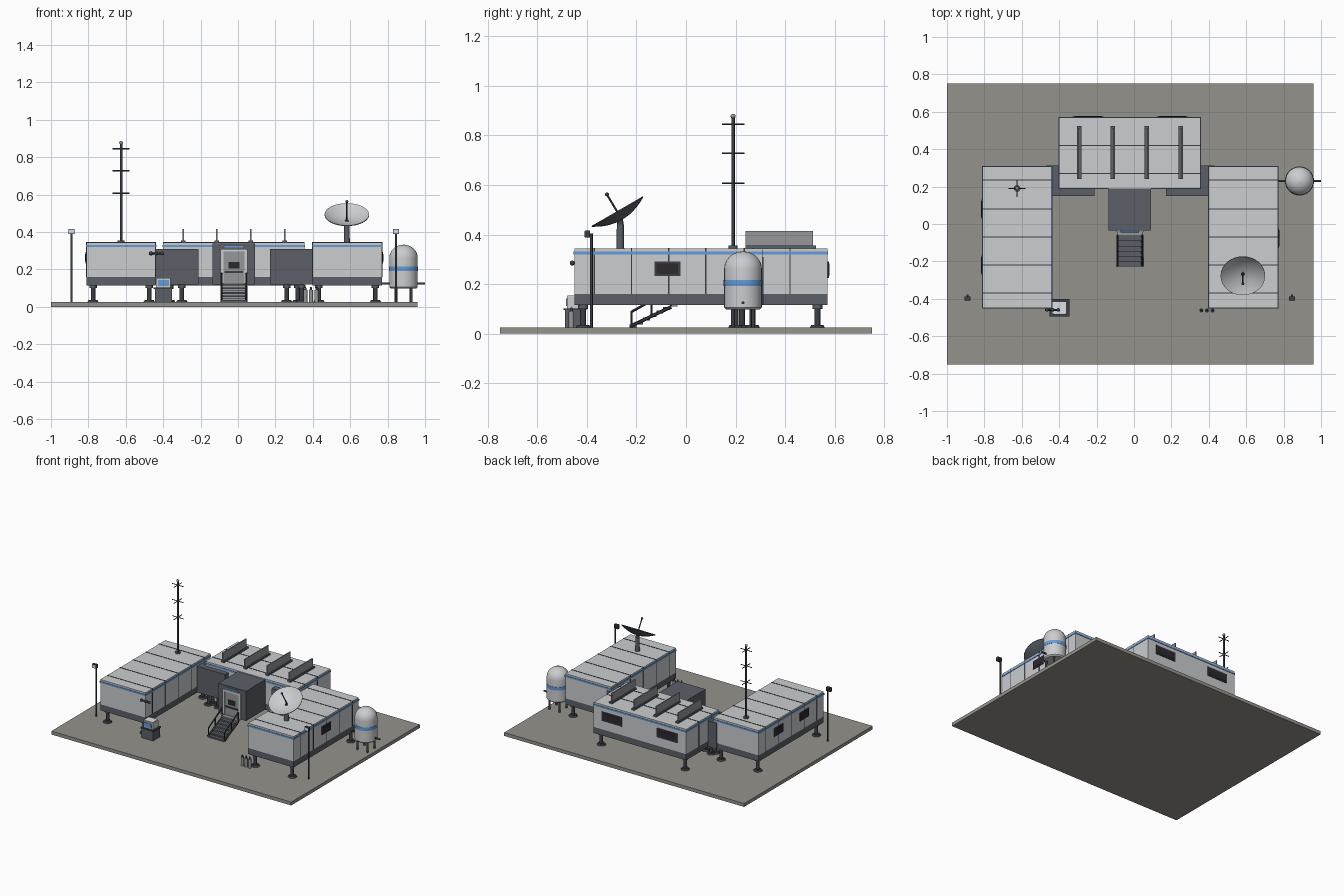
import bpy, math
from mathutils import Vector

if "Cube" in bpy.data.objects:
    bpy.data.objects.remove(bpy.data.objects["Cube"])


def material(name, rgb):
    m = bpy.data.materials.new(name)
    m.diffuse_color = (*rgb, 1)
    m.use_nodes = True
    m.node_tree.nodes["Principled BSDF"].inputs["Base Color"].default_value = m.diffuse_color
    return m


PANEL = material("light panel", (0.60, 0.61, 0.63))
DARK = material("slate grey", (0.105, 0.115, 0.135))
METAL = material("dark metal", (0.045, 0.05, 0.057))
BLUE = material("blue trim", (0.13, 0.33, 0.70))
GLASS = material("dark glass", (0.025, 0.022, 0.03))
GROUND = material("dusty ground", (0.30, 0.29, 0.26))
STEEL = material("mid steel", (0.30, 0.31, 0.32))
LAMP = material("pale lamp", (0.75, 0.80, 0.85))


def finish(name, mat, smooth=False):
    ob = bpy.context.object
    ob.name = name
    ob.data.materials.append(mat)
    if smooth:
        bpy.ops.object.shade_smooth_by_angle(angle=math.radians(40))
    return ob


def box(name, mat, x0, x1, y0, y1, z0, z1):
    bpy.ops.mesh.primitive_cube_add(size=1, location=((x0 + x1) / 2, (y0 + y1) / 2, (z0 + z1) / 2))
    bpy.context.object.scale = (x1 - x0, y1 - y0, z1 - z0)
    bpy.ops.object.transform_apply(location=False, rotation=False)
    return finish(name, mat)


def rod(name, mat, a, b, r, r2=None, sides=12):
    a, b = Vector(a), Vector(b)
    d = b - a
    bpy.ops.mesh.primitive_cone_add(vertices=sides, radius1=r, radius2=r if r2 is None else r2,
                                    depth=d.length, location=(a + b) / 2,
                                    rotation=d.to_track_quat('Z', 'Y').to_euler())
    return finish(name, mat, True)


def ball(name, mat, loc, r):
    bpy.ops.mesh.primitive_uv_sphere_add(segments=12, ring_count=8, radius=r, location=loc)
    return finish(name, mat, True)


def lathe(name, profile, mats, pick, loc, rot=(0, 0, 0), n=32):
    """Spin (radius, height) pairs around z; pick(i) gives the material slot of band i."""
    verts = [(r * math.cos(2 * math.pi * k / n), r * math.sin(2 * math.pi * k / n), z)
             for r, z in profile for k in range(n)]
    faces, slots = [], []
    for i in range(len(profile) - 1):
        for k in range(n):
            k2 = (k + 1) % n
            faces.append((i * n + k, i * n + k2, (i + 1) * n + k2, (i + 1) * n + k))
            slots.append(pick(i))
    me = bpy.data.meshes.new(name)
    me.from_pydata(verts, [], faces)
    for m in mats:
        me.materials.append(m)
    for p, s in zip(me.polygons, slots):
        p.material_index = s
    ob = bpy.data.objects.new(name, me)
    ob.location, ob.rotation_euler = loc, rot
    bpy.context.collection.objects.link(ob)
    bpy.context.view_layer.objects.active = ob
    bpy.ops.object.select_all(action='DESELECT')
    ob.select_set(True)
    bpy.ops.object.shade_smooth_by_angle(angle=math.radians(40))
    return ob


def leg(x, y):
    rod("support_leg", METAL, (x, y, 0.03), (x, y, 0.12), 0.012)
    rod("foot_pad", METAL, (x, y, 0.025), (x, y, 0.036), 0.03, 0.024, 16)
    rod("leg_collar", DARK, (x, y, 0.10), (x, y, 0.117), 0.02)


def module(x0, x1, y0, y1, seams, along):
    """Raised cabin: skirt, walls, blue stripe, panel seams and four legs."""
    box("cabin_skirt", DARK, x0, x1, y0, y1, 0.115, 0.16)
    box("cabin_walls", PANEL, x0, x1, y0, y1, 0.16, 0.343)
    e = 0.003
    box("blue_stripe", BLUE, x0 - e, x1 + e, y0 - e, y1 + e, 0.319, 0.331)
    e, w = 0.0015, 0.0025
    for s in seams:
        if along == 'y':
            box("panel_seam", METAL, x0 - e, x1 + e, s - w, s + w, 0.16, 0.345)
        else:
            box("panel_seam", METAL, s - w, s + w, y0 - e, y1 + e, 0.16, 0.3445)
    for x in (x0 + 0.035, x1 - 0.035):
        for y in (y0 + 0.035, y1 - 0.04):
            leg(x, y)


def window(axis, pos, sign, c, half, z0=0.232, z1=0.292):
    """Framed window on the wall at x=pos or y=pos facing sign."""
    for nm, mat, h, g, t in (("window_frame", METAL, half, 0, 0.006), ("window_glass", GLASS, half - 0.009, 0.009, 0.008)):
        a, b = sorted((pos, pos + sign * t))
        if axis == 'x':
            box(nm, mat, a, b, c - h, c + h, z0 + g, z1 - g)
        else:
            box(nm, mat, c - h, c + h, a, b, z0 + g, z1 - g)


# ground slab
box("ground_slab", GROUND, -1.0, 0.96, -0.75, 0.75, 0, 0.025)

# three cabins
seams = [-0.37, -0.22, -0.07, 0.08, 0.235]
module(-0.81, -0.44, -0.45, 0.308, seams, 'y')
module(0.398, 0.77, -0.45, 0.308, seams, 'y')
module(-0.40, 0.355, 0.19, 0.57, [0.27, 0.42], 'y')
window('x', 0.77, 1, -0.075, 0.052)
for y in (0.08, -0.22):
    window('x', -0.81, -1, y, 0.052)
for x in (-0.245, 0.205):
    window('y', 0.57, 1, x, 0.083, 0.225, 0.292)

# radiator fins on the rear cabin roof
for x in (-0.293, -0.113, 0.067, 0.249):
    box("fin_base", DARK, x - 0.012, x + 0.012, 0.24, 0.525, 0.343, 0.355)
    box("radiator_fin", STEEL, x - 0.004, x + 0.004, 0.24, 0.512, 0.355, 0.415)

# linking corridors and entrance lobby
for x0, x1 in ((-0.47, -0.21), (0.17, 0.43)):
    box("corridor", DARK, x0, x1, 0.15, 0.313, 0.118, 0.31)
    for x in (x0 + 0.09, x1 - 0.09):
        leg(x, 0.20)
box("entrance_lobby", DARK, -0.135, 0.09, -0.035, 0.20, 0.118, 0.338)
C = -0.022
for s in (-1, 1):
    a, b = sorted((C + s * 0.072, C + s * 0.056))
    box("door_frame_side", PANEL, a, b, -0.044, -0.035, 0.125, 0.308)
box("door_frame_top", PANEL, C - 0.072, C + 0.072, -0.044, -0.035, 0.295, 0.31)
box("door_leaf", STEEL, C - 0.056, C + 0.056, -0.039, -0.035, 0.125, 0.295)
box("door_window", GLASS, C - 0.03, C + 0.03, -0.042, -0.038, 0.205, 0.24)
box("door_bar", METAL, C - 0.05, C + 0.05, -0.045, -0.038, 0.18, 0.19)
box("door_lamp", BLUE, C - 0.05, C + 0.05, -0.042, -0.035, 0.318, 0.325)

# entrance stairs with handrails
box("stair_landing", STEEL, C - 0.068, C + 0.068, -0.065, -0.035, 0.11, 0.12)
for i in range(6):
    y, z = -0.065 - i * 0.027, 0.108 - i * 0.0145
    box("stair_tread", DARK, C - 0.066, C + 0.066, y - 0.027, y, z - 0.012, z)
for s in (-1, 1):
    x = C + s * 0.066
    rod("stair_stringer", METAL, (x, -0.06, 0.108), (x, -0.225, 0.03), 0.007, sides=6)
    rod("handrail", METAL, (x, -0.06, 0.178), (x, -0.22, 0.088), 0.005, sides=8)
    for y, z in ((-0.06, 0.11), (-0.14, 0.065), (-0.22, 0.025)):
        rod("rail_post", METAL, (x, y, z), (x, y, z + 0.066), 0.004, sides=8)

# radio mast
mx, my = -0.625, 0.19
rod("radio_mast", METAL, (mx, my, 0.34), (mx, my, 0.875), 0.007)
rod("mast_foot", DARK, (mx, my, 0.34), (mx, my, 0.355), 0.018)
ball("mast_tip", STEEL, (mx, my, 0.877), 0.01)
for z in (0.607, 0.727, 0.845):
    rod("mast_bar_x", METAL, (mx - 0.045, my, z), (mx + 0.045, my, z), 0.003, sides=6)
    rod("mast_bar_y", METAL, (mx, my - 0.045, z), (mx, my + 0.045, z), 0.003, sides=6)

# satellite dish
dx, dy = 0.582, -0.265
rod("dish_pedestal", DARK, (dx, dy, 0.34), (dx, dy, 0.44), 0.016, 0.014, 16)
rod("dish_neck", METAL, (dx, dy, 0.44), (dx, dy, 0.463), 0.014, 0.010)
inner = [(0.119 * t / 6, 0.036 * (t / 6) ** 2) for t in range(7)]
outer = [(r, z - 0.004) for r, z in reversed(inner)]
inner[0], outer[-1] = (0.0005, 0), (0.0005, -0.004)
lathe("dish_bowl", outer[::-1] + inner[::-1], [PANEL, DARK], lambda i: 1 if i < 7 else 0,
      (dx, -0.260, 0.463), (math.radians(30), 0, 0))
rod("dish_feed", METAL, (dx, -0.260, 0.463), (dx, -0.318, 0.56), 0.004, sides=8)
ball("feed_tip", METAL, (dx, -0.319, 0.562), 0.008)

# storage tank with dome, blue band, legs and pipe
tx, ty, R = 0.885, 0.23, 0.076
prof = [(0.001, 0.098), (R - 0.008, 0.098), (R, 0.106), (R, 0.192), (R + 0.002, 0.192), (R + 0.002, 0.216),
        (R, 0.216), (R, 0.262)]
prof += [(max(R * math.cos(a), 0.0005), 0.262 + 0.070 * math.sin(a))
         for a in [math.radians(15 * k) for k in range(1, 7)]]
lathe("storage_tank", prof, [PANEL, BLUE], lambda i: 1 if 3 <= i <= 5 else 0, (tx, ty, 0))
for k in range(4):
    a = math.radians(45 + 90 * k)
    x, y = tx + 0.058 * math.cos(a), ty + 0.058 * math.sin(a)
    rod("tank_leg", METAL, (x, y, 0.025), (x, y, 0.115), 0.008)
rod("tank_pipe", METAL, (0.76, ty, 0.125), (1.0, ty, 0.125), 0.006)

# flood lamps on poles
for x in (-0.89, 0.845):
    rod("lamp_pole", METAL, (x, -0.382, 0.025), (x, -0.382, 0.405), 0.006)
    box("lamp_head", METAL, x - 0.017, x + 0.017, -0.408, -0.388, 0.388, 0.416)
    box("lamp_face", LAMP, x - 0.014, x + 0.014, -0.411, -0.408, 0.391, 0.413)

# control console on a crate
box("console_crate", DARK, -0.445, -0.352, -0.488, -0.408, 0.025, 0.095)
box("crate_lid", METAL, -0.452, -0.346, -0.495, -0.402, 0.095, 0.102)
box("console_body", PANEL, -0.438, -0.360, -0.480, -0.415, 0.102, 0.150)
box("console_screen", BLUE, -0.428, -0.370, -0.484, -0.480, 0.112, 0.142)
box("console_cap", LAMP, -0.436, -0.362, -0.478, -0.417, 0.150, 0.155)

# jointed sensor arm on the left cabin
rod("sensor_arm", METAL, (-0.475, -0.459, 0.285), (-0.40, -0.459, 0.285), 0.005, sides=8)
for x in (-0.465, -0.435, -0.405):
    ball("sensor_joint", METAL, (x, -0.459, 0.285), 0.01)

# gas bottles beside the right cabin
for x in (0.36, 0.39, 0.42):
    rod("gas_bottle", STEEL, (x, -0.462, 0.025), (x, -0.462, 0.09), 0.011)
    rod("bottle_neck", METAL, (x, -0.462, 0.09), (x, -0.462, 0.105), 0.007, 0.004)
